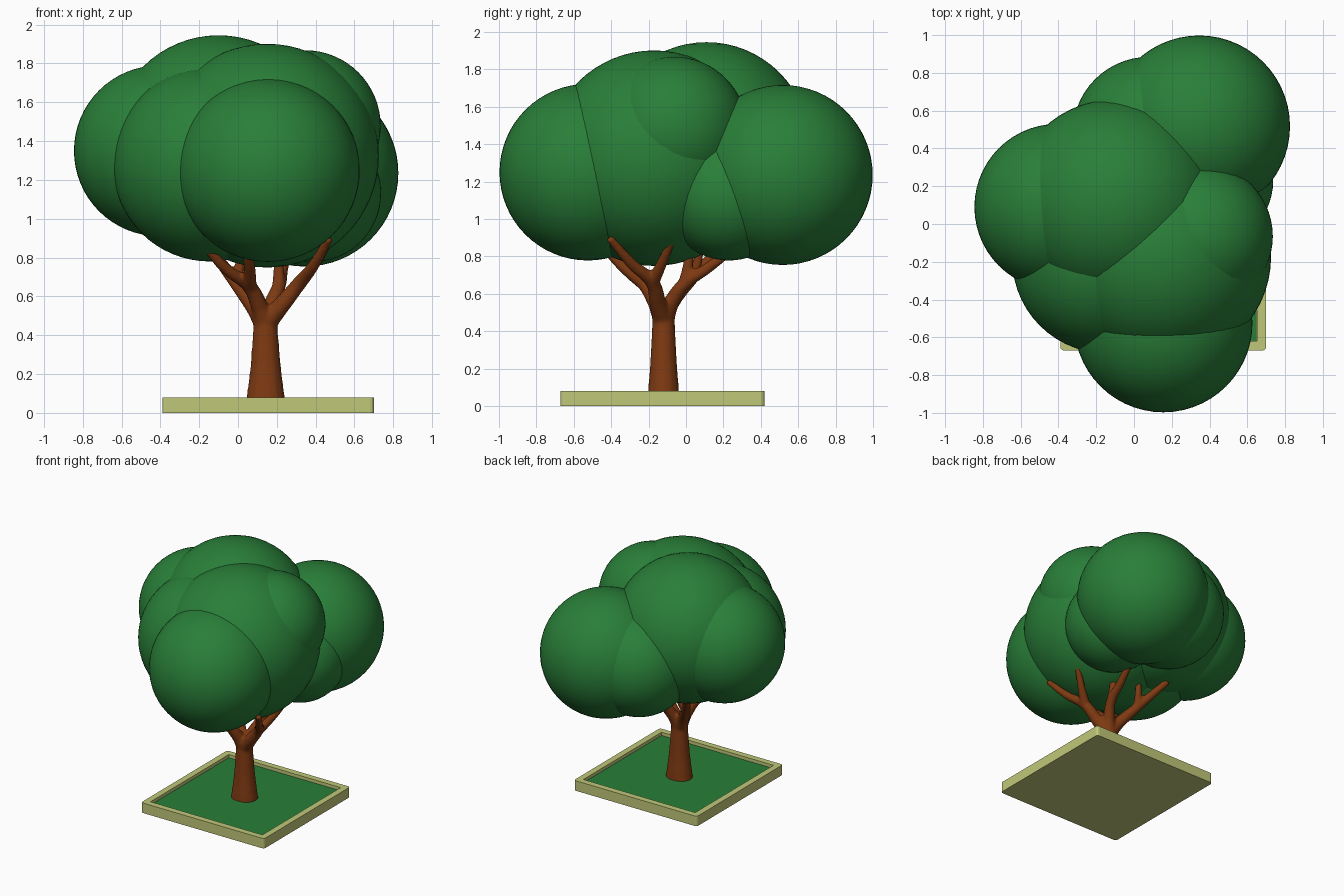
import bpy, bmesh
from mathutils import Vector, Matrix

if "Cube" in bpy.data.objects:
    bpy.data.objects.remove(bpy.data.objects["Cube"])


def material(name, rgb):
    m = bpy.data.materials.new(name)
    m.diffuse_color = (*rgb, 1)
    m.use_nodes = True
    m.node_tree.nodes["Principled BSDF"].inputs["Base Color"].default_value = m.diffuse_color
    return m


LEAF = material("leaf_green", (0.022, 0.21, 0.04))
BARK = material("bark_brown", (0.21, 0.042, 0.006))
EDGE = material("planter_cream", (0.53, 0.58, 0.19))


def mesh_object(name, bm, mat):
    me = bpy.data.meshes.new(name)
    bm.to_mesh(me)
    bm.free()
    ob = bpy.data.objects.new(name, me)
    bpy.context.collection.objects.link(ob)
    me.materials.append(mat)
    return ob


def box(centre, size):
    bm = bmesh.new()
    bmesh.ops.create_cube(bm, size=1, matrix=Matrix.LocRotScale(Vector(centre), None, Vector(size)))
    return bm


# Square planter: rounded corners, raised rim, recessed top
CX, CY = 0.155, -0.125
bm = box((CX, CY, 0.04), (1.09, 1.09, 0.08))
upright = [e for e in bm.edges if abs(e.verts[0].co.z - e.verts[1].co.z) > 0.01]
bmesh.ops.bevel(bm, geom=upright, offset=0.02, segments=3, profile=0.5, affect='EDGES')
top = max(bm.faces, key=lambda f: f.calc_center_median().z)
bmesh.ops.inset_region(bm, faces=[top], thickness=0.05)
bmesh.ops.translate(bm, verts=top.verts, vec=(0, 0, 0))
walls = bmesh.ops.extrude_face_region(bm, geom=[top])
bmesh.ops.translate(bm, verts=[v for v in walls["geom"] if isinstance(v, bmesh.types.BMVert)],
                    vec=(0, 0, -0.035))
if top.is_valid:
    bmesh.ops.delete(bm, geom=[top], context='FACES_ONLY')
bmesh.ops.recalc_face_normals(bm, faces=bm.faces)
mesh_object("planter_rim", bm, EDGE)

# Lawn inside the rim
mesh_object("lawn", box((CX, CY, 0.04), (0.988, 0.988, 0.03)), LEAF)

# Trunk and branches: tapered paths (x, y, z, radius) fused into one surface
FORK = (0.14, -0.12, 0.46, 0.058)
R_FORK = (0.31, -0.18, 0.66, 0.038)
L_FORK = (0.06, -0.22, 0.65, 0.038)
paths = [
    [(0.125, -0.12, 0.03, 0.087), (0.135, -0.12, 0.25, 0.070), (0.14, -0.12, 0.54, 0.056)],
    [(0.160, -0.12, 0.03, 0.087), (0.150, -0.12, 0.25, 0.070), (0.14, -0.12, 0.54, 0.056)],
    [FORK, (0.22, -0.15, 0.55, 0.046), R_FORK, (0.39, -0.29, 0.76, 0.030), (0.47, -0.41, 0.90, 0.022)],
    [R_FORK, (0.39, -0.13, 0.76, 0.029), (0.48, -0.07, 0.90, 0.021)],
    [FORK, (0.08, -0.08, 0.55, 0.045), (-0.01, 0.02, 0.67, 0.036), (-0.15, 0.20, 0.86, 0.026)],
    [(-0.01, 0.02, 0.67, 0.03), (0.01, 0.06, 0.76, 0.026), (0.02, 0.07, 0.88, 0.022)],
    [FORK, (0.11, -0.16, 0.55, 0.045), L_FORK, (-0.06, -0.31, 0.74, 0.030), (-0.17, -0.38, 0.86, 0.024)],
    [L_FORK, (0.06, -0.32, 0.73, 0.032), (0.05, -0.43, 0.84, 0.026)],
    [FORK, (0.17, -0.08, 0.55, 0.044), (0.21, -0.01, 0.65, 0.036), (0.23, 0.12, 0.74, 0.030),
     (0.25, 0.25, 0.84, 0.024)],
    [(0.21, -0.01, 0.65, 0.034), (0.21, 0.01, 0.75, 0.028), (0.21, 0.02, 0.86, 0.024)],
]
cu = bpy.data.curves.new("trunk", 'CURVE')
cu.dimensions = '3D'
cu.bevel_depth = 1.0
cu.bevel_resolution = 4
cu.use_fill_caps = True
for path in paths:
    sp = cu.splines.new('BEZIER')
    sp.bezier_points.add(len(path) - 1)
    for p, (x, y, z, r) in zip(sp.bezier_points, path):
        p.co = (x, y, z)
        p.radius = r
        p.handle_left_type = p.handle_right_type = 'AUTO'
trunk = bpy.data.objects.new("trunk_and_branches", cu)
bpy.context.collection.objects.link(trunk)
bpy.ops.object.select_all(action='DESELECT')
trunk.select_set(True)
bpy.context.view_layer.objects.active = trunk
bpy.ops.object.convert(target='MESH')
trunk = bpy.context.object
trunk.data.materials.clear()
trunk.data.materials.append(BARK)
fuse = trunk.modifiers.new("fuse", 'REMESH')
fuse.mode = 'VOXEL'
fuse.voxel_size = 0.01
fuse.use_smooth_shade = True
soften = trunk.modifiers.new("soften", 'SMOOTH')
soften.factor = 0.5
soften.iterations = 8

# Crown: overlapping balls (x, y, z, radius)
crown = {
    "front": (0.155, -0.525, 1.25, 0.472),
    "back_right": (0.345, 0.517, 1.235, 0.481),
    "left": (-0.405, 0.09, 1.35, 0.44),
    "top": (-0.10, 0.11, 1.395, 0.55),
    "middle": (0.15, -0.17, 1.325, 0.576),
    "front_left": (-0.145, -0.185, 1.28, 0.50),
    "upper_right": (0.345, -0.065, 1.478, 0.39),
    "lower_right": (0.385, 0.23, 1.13, 0.352),
    "back": (0.08, 0.48, 1.22, 0.405),
}
for name, (x, y, z, r) in crown.items():
    bm = bmesh.new()
    bmesh.ops.create_uvsphere(bm, u_segments=56, v_segments=32, radius=r,
                              matrix=Matrix.Translation((x, y, z)))
    for f in bm.faces:
        f.smooth = True
    mesh_object("foliage_" + name, bm, LEAF)
